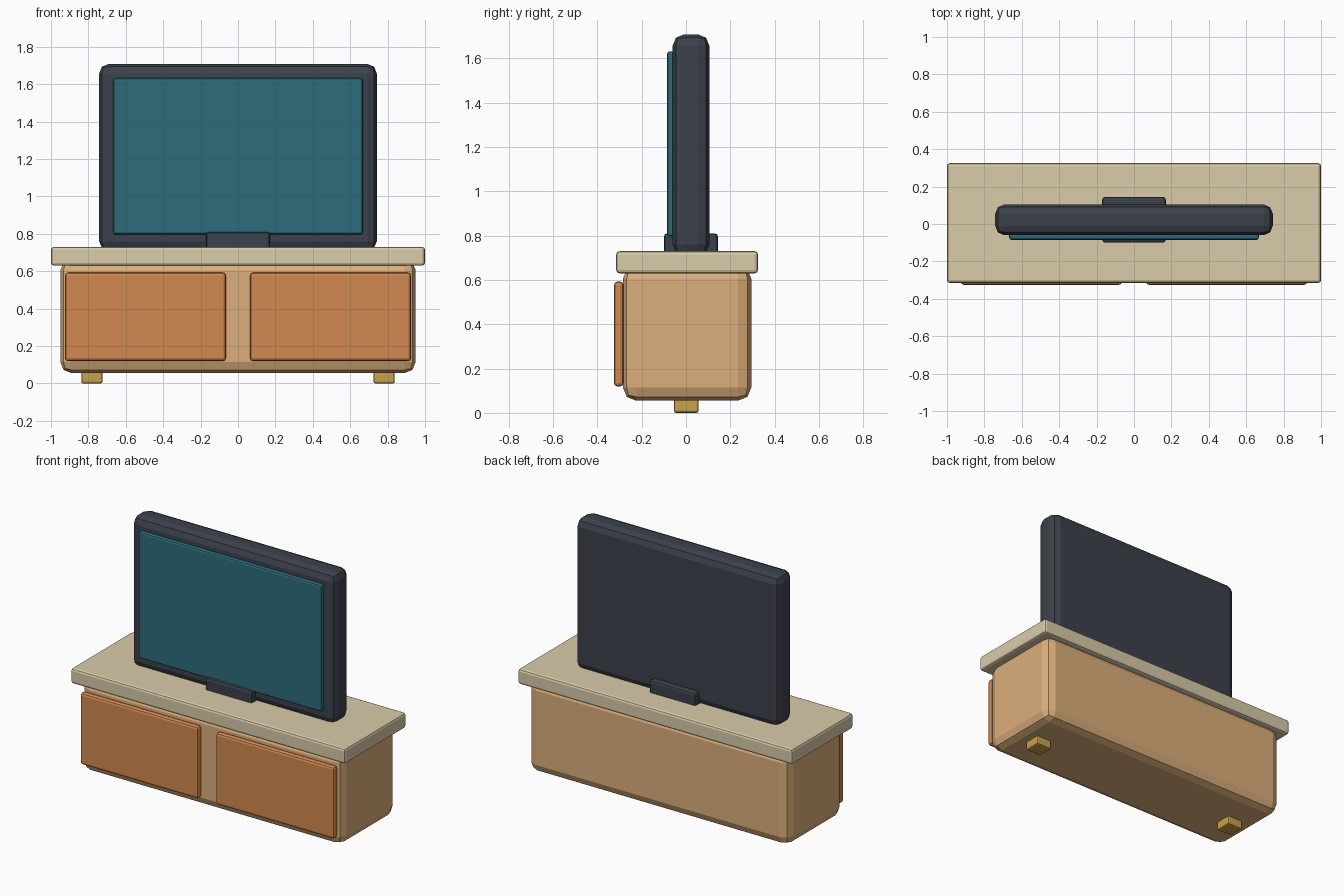
import bpy
import bmesh

if "Cube" in bpy.data.objects:
    bpy.data.objects.remove(bpy.data.objects["Cube"])


def material(name, rgb):
    m = bpy.data.materials.new(name)
    m.diffuse_color = (*rgb, 1)
    m.use_nodes = True
    m.node_tree.nodes["Principled BSDF"].inputs["Base Color"].default_value = m.diffuse_color
    return m


WOOD = material("light_wood", (0.72, 0.43, 0.20))
TOP = material("pale_top", (0.70, 0.60, 0.40))
DOOR = material("orange_wood", (0.65, 0.25, 0.08))
BRASS = material("brass", (0.58, 0.36, 0.07))
DARK = material("dark_casing", (0.045, 0.053, 0.07))
GLASS = material("teal_glass", (0.025, 0.15, 0.20))


def block(name, lo, hi, bevel, mat, segments=2):
    """Bevelled box between two opposite corners."""
    size = [b - a for a, b in zip(lo, hi)]
    mid = [(a + b) / 2 for a, b in zip(lo, hi)]
    bm = bmesh.new()
    bmesh.ops.create_cube(bm, size=1)
    bmesh.ops.scale(bm, vec=size, verts=bm.verts)
    bmesh.ops.bevel(bm, geom=bm.edges[:], offset=bevel, segments=segments,
                    profile=0.5, affect='EDGES')
    mesh = bpy.data.meshes.new(name)
    bm.to_mesh(mesh)
    bm.free()
    mesh.materials.append(mat)
    obj = bpy.data.objects.new(name, mesh)
    obj.location = mid
    bpy.context.collection.objects.link(obj)
    return obj


# Cabinet
block("cabinet_body", (-0.95, -0.285, 0.055), (0.95, 0.295, 0.665), 0.06, WOOD)
block("cabinet_top", (-1.0, -0.315, 0.63), (1.0, 0.325, 0.73), 0.015, TOP)

# Doors and feet, mirrored left and right
for side, s in (("left", -1), ("right", 1)):
    x0, x1 = sorted((s * 0.065, s * 0.925))
    block(side + "_door", (x0, -0.325, 0.12), (x1, -0.282, 0.592), 0.015, DOOR)
    x0, x1 = sorted((s * 0.725, s * 0.838))
    block(side + "_foot", (x0, -0.055, 0.0), (x1, 0.057, 0.08), 0.01, BRASS)

# Television
block("tv_casing", (-0.742, -0.06, 0.71), (0.742, 0.105, 1.708), 0.05, DARK)
block("tv_screen", (-0.667, -0.085, 0.797), (0.667, -0.045, 1.632), 0.012, GLASS)
block("tv_stand", (-0.17, -0.1, 0.71), (0.17, 0.145, 0.81), 0.015, DARK)
